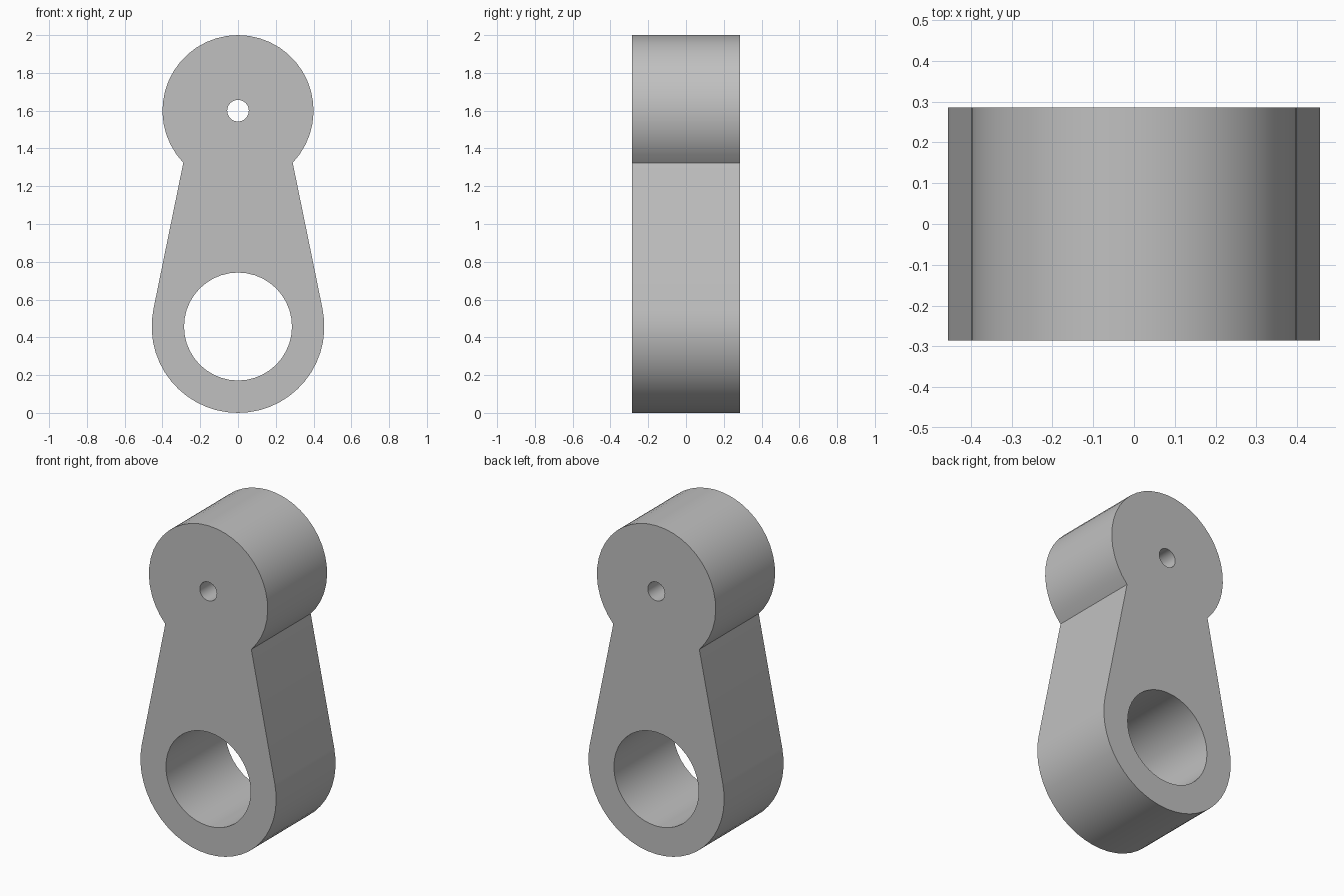
import bpy, bmesh, math
from mathutils import Matrix

cube = bpy.data.objects.get("Cube")
if cube:
    bpy.data.objects.remove(cube, do_unlink=True)

UNIT = 2 / 35                      # overall height is 35 units
LOW, HIGH = 8 * UNIT, 28 * UNIT    # heights of the two bore centres
HALF_DEPTH = 5 * UNIT


def arc(z, radius, start, end, steps):
    """Points on an arc around (0, z), both ends included."""
    angles = [start + (end - start) * i / steps for i in range(steps + 1)]
    return [(radius * math.cos(a), z + radius * math.sin(a)) for a in angles]


def circle(z, radius, steps=40):
    return arc(z, radius, 0, 2 * math.pi, steps)[:-1]


# Outline: round head, tapered arm tangent to the big lower end
taper = math.asin((8 - 4) / 20)
neck = taper - math.acos(4 / 7)
outline = arc(HIGH, 7 * UNIT, neck, math.pi - neck, 32)
outline += arc(LOW, 8 * UNIT, math.pi - taper, 2 * math.pi + taper, 28)

# Filled profile with the two bores, extruded to full depth
profile = bpy.data.curves.new("link_arm_profile", "CURVE")
profile.dimensions = "2D"
profile.fill_mode = "BOTH"
profile.extrude = HALF_DEPTH
for loop in (outline, circle(LOW, 5 * UNIT), circle(HIGH, UNIT, 32)):
    spline = profile.splines.new("POLY")
    spline.points.add(len(loop) - 1)
    for point, (x, z) in zip(spline.points, loop):
        point.co = (x, z, 0, 1)
    spline.use_cyclic_u = True

arm = bpy.data.objects.new("link_arm", profile)
bpy.context.collection.objects.link(arm)
bpy.ops.object.select_all(action="DESELECT")
arm.select_set(True)
bpy.context.view_layer.objects.active = arm
bpy.ops.object.convert(target="MESH")
arm = bpy.context.object

# Weld the caps to the walls and stand the arm upright
bm = bmesh.new()
bm.from_mesh(arm.data)
bmesh.ops.remove_doubles(bm, verts=bm.verts, dist=0.0001)
bmesh.ops.transform(bm, matrix=Matrix.Rotation(math.pi / 2, 4, "X"), verts=bm.verts)
bmesh.ops.recalc_face_normals(bm, faces=bm.faces)
bm.to_mesh(arm.data)
bm.free()
bpy.ops.object.shade_smooth_by_angle(angle=math.radians(30))

# Plain grey finish
grey = bpy.data.materials.new("light_grey")
grey.use_nodes = True
colour = (0.53, 0.53, 0.53, 1)
grey.diffuse_color = colour
grey.node_tree.nodes["Principled BSDF"].inputs["Base Color"].default_value = colour
arm.data.materials.clear()
arm.data.materials.append(grey)
